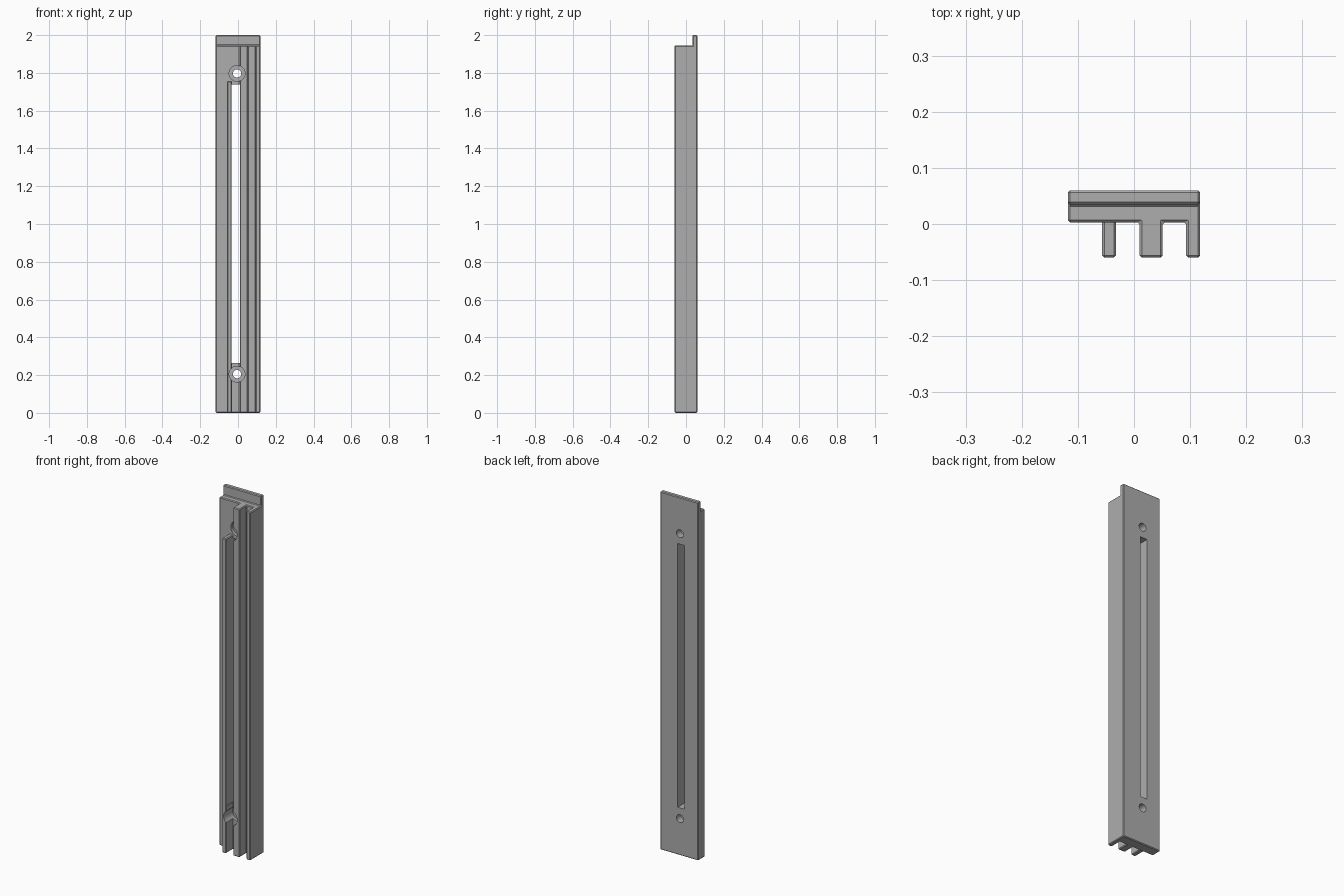
import bpy, bmesh, math
from mathutils import Matrix

cube = bpy.data.objects.get("Cube")
if cube:
    bpy.data.objects.remove(cube)

grey = bpy.data.materials.new("plain grey")
grey.use_nodes = True
colour = (0.42, 0.42, 0.42, 1)
grey.diffuse_color = colour
grey.node_tree.nodes["Principled BSDF"].inputs["Base Color"].default_value = colour


def add_object(name, bm):
    bmesh.ops.recalc_face_normals(bm, faces=bm.faces)
    mesh = bpy.data.meshes.new(name)
    bm.to_mesh(mesh)
    bm.free()
    mesh.materials.append(grey)
    obj = bpy.data.objects.new(name, mesh)
    bpy.context.collection.objects.link(obj)
    return obj


def extrude_profile(name, points, z0, z1):
    bm = bmesh.new()
    face = bm.faces.new([bm.verts.new((x, y, z0)) for x, y in points])
    new = bmesh.ops.extrude_face_region(bm, geom=[face])["geom"]
    top = [v for v in new if isinstance(v, bmesh.types.BMVert)]
    bmesh.ops.translate(bm, verts=top, vec=(0, 0, z1 - z0))
    return add_object(name, bm)


def box(name, x0, x1, y0, y1, z0, z1):
    return extrude_profile(name, [(x0, y0), (x1, y0), (x1, y1), (x0, y1)], z0, z1)


def bore(name, radius, y0, y1, z):
    bm = bmesh.new()
    place = Matrix.Translation((-0.005, (y0 + y1) / 2, z)) @ Matrix.Rotation(math.pi / 2, 4, "X")
    bmesh.ops.create_cone(bm, cap_ends=True, segments=32, radius1=radius,
                          radius2=radius, depth=y1 - y0, matrix=place)
    return add_object(name, bm)


def cut(obj, cutter):
    cutter.hide_render = True
    cutter.hide_set(True)
    mod = obj.modifiers.new("cut " + cutter.name, "BOOLEAN")
    mod.operation = "DIFFERENCE"
    mod.solver = "EXACT"
    mod.object = cutter


def chamfer(obj):
    mod = obj.modifiers.new("chamfer", "BEVEL")
    mod.width = 0.004
    mod.segments = 1
    mod.limit_method = "ANGLE"


# Body with two full-length rails
side, back, floor, tip = 0.118, 0.06, 0.003, -0.06
body = extrude_profile("rail_body", [
    (-side, back), (-side, floor), (0.01, floor), (0.01, tip), (0.051, tip),
    (0.051, floor), (0.093, floor), (0.093, tip), (side, tip), (side, back)], 0, 2)

# Step that leaves the thin lip at the top
cut(body, box("step_cutter", -0.2, 0.2, -0.2, 0.035, 1.945, 2.2))
chamfer(body)

# Shorter third rail, sunk into the plate
short_rail = box("short_rail", -0.057, -0.032, tip, 0.01, 0, 1.757)
chamfer(short_rail)

# Long slot and the two counterbored screw holes
cutters = [box("slot_cutter", -0.034, 0.0095, -0.2, 0.2, 0.265, 1.738)]
for label, z in (("lower", 0.205), ("upper", 1.797)):
    cutters.append(bore(label + "_counterbore_cutter", 0.042, -0.2, 0.02, z))
    cutters.append(bore(label + "_hole_cutter", 0.022, -0.1, 0.2, z))
for cutter in cutters:
    cut(body, cutter)
    cut(short_rail, cutter)
